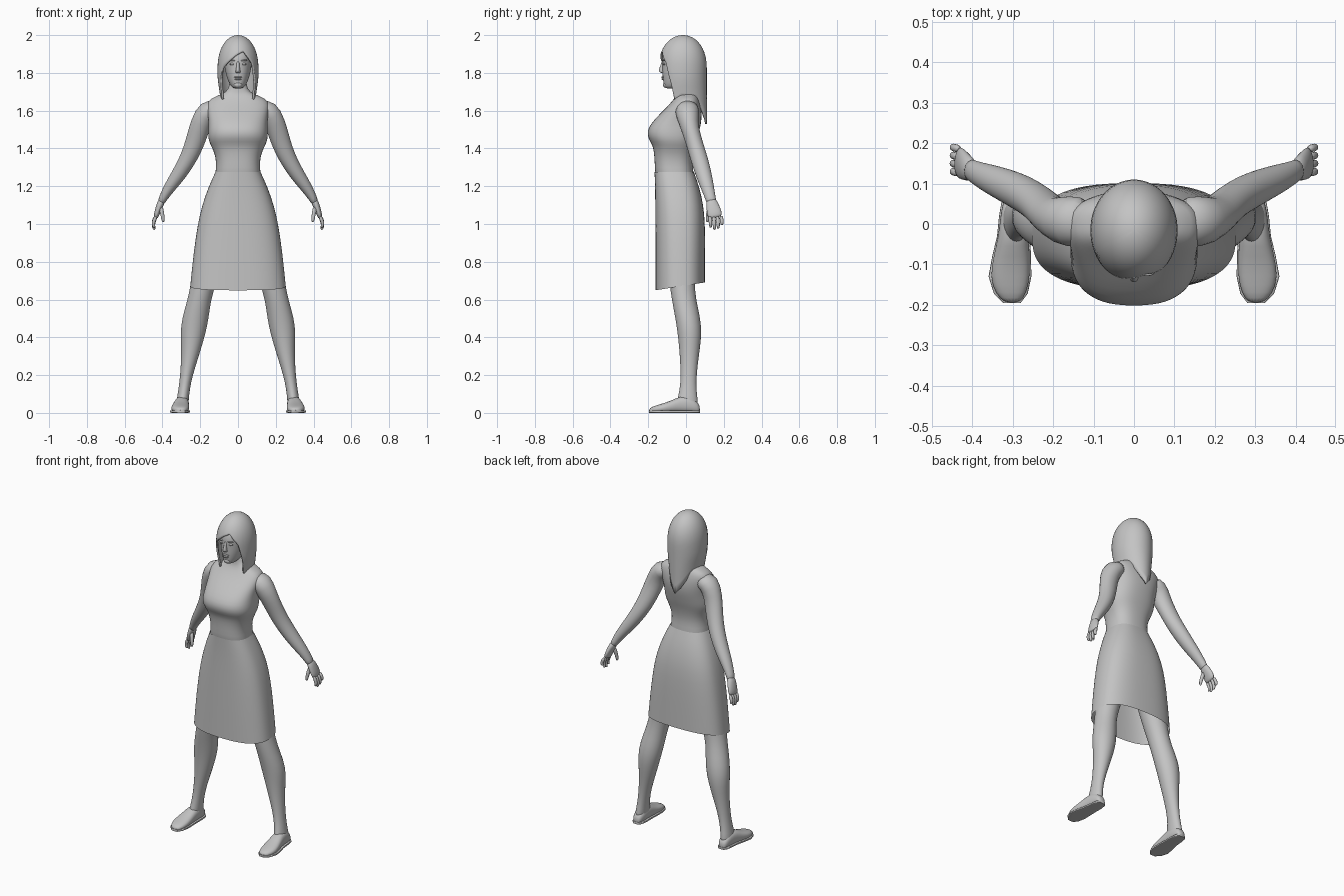
import bpy, bmesh
from math import sin, cos, pi, radians, copysign, sqrt
from mathutils import Vector, Matrix

cube = bpy.data.objects.get("Cube")
if cube:
    bpy.data.objects.remove(cube, do_unlink=True)

grey = bpy.data.materials.new("plain_grey")
grey.use_nodes = True
grey.diffuse_color = (0.55, 0.55, 0.55, 1)
for node in grey.node_tree.nodes:
    if node.type == 'BSDF_PRINCIPLED':
        node.inputs["Base Color"].default_value = grey.diffuse_color
        node.inputs["Roughness"].default_value = 0.7


def finish(name, bm, mirror=False, subsurf=0, sharp=None):
    """Turn a bmesh into a smooth shaded object, optionally mirrored."""
    bmesh.ops.recalc_face_normals(bm, faces=bm.faces)
    mesh = bpy.data.meshes.new(name)
    bm.to_mesh(mesh)
    bm.free()
    mesh.materials.append(grey)
    mesh.shade_smooth()
    if sharp:
        mesh.set_sharp_from_angle(angle=radians(sharp))
    obj = bpy.data.objects.new(name, mesh)
    bpy.context.collection.objects.link(obj)
    if mirror:
        obj.modifiers.new("Mirror", 'MIRROR').use_mirror_merge = False
    if subsurf:
        mod = obj.modifiers.new("Subdivision", 'SUBSURF')
        mod.levels = mod.render_levels = subsurf
    return obj


def loft(name, rings, power=2.0, sides=20, caps=True, **options):
    """Skin superellipse rings, each given as centre and two half axes."""
    bm = bmesh.new()
    loops = []
    for centre, u, v in rings:
        loop = []
        for i in range(sides):
            a = 2 * pi * i / sides
            c, s = (copysign(abs(f) ** (2 / power), f) for f in (cos(a), sin(a)))
            loop.append(bm.verts.new(Vector(centre) + Vector(u) * c + Vector(v) * s))
        loops.append(loop)
    for low, high in zip(loops, loops[1:]):
        for i in range(sides):
            j = (i + 1) % sides
            bm.faces.new((low[i], low[j], high[j], high[i]))
    if caps:
        bm.faces.new(loops[0])
        bm.faces.new(loops[-1])
    return finish(name, bm, **options)


def level_rings(rows):
    """Rows of height, centre x, half width, front y, back y."""
    return [((x, (f + b) / 2, z), (w, 0, 0), (0, (b - f) / 2, 0))
            for z, x, w, f, b in rows]


def tube(name, points, **options):
    """Limb along a path of x, y, z, half depth, half thickness."""
    rings = []
    for i, (x, y, z, ra, rb) in enumerate(points):
        before, after = points[max(i - 1, 0)], points[min(i + 1, len(points) - 1)]
        t = (Vector(after[:3]) - Vector(before[:3])).normalized()
        u = Vector((0, 1, 0))
        u = (u - t * u.dot(t)).normalized()
        rings.append(((x, y, z), u * ra, t.cross(u) * rb))
    return loft(name, rings, mirror=True, subsurf=1, **options)


def blob(name, place, size, tilt=0, mirror=False):
    bm = bmesh.new()
    bmesh.ops.create_uvsphere(bm, u_segments=14, v_segments=10, radius=1)
    bm.transform(Matrix.Translation(place) @ Matrix.Rotation(tilt, 4, 'Y')
                 @ Matrix.Diagonal((*size, 1)))
    return finish(name, bm, mirror=mirror)


# Torso and neck
loft("torso", level_rings([
    (1.2, 0, .13, -.15, .05), (1.27, 0, .119, -.165, .04),
    (1.33, 0, .115, -.166, .033), (1.38, 0, .126, -.17, .04),
    (1.42, 0, .147, -.178, .05), (1.45, 0, .158, -.2, .06),
    (1.49, 0, .159, -.207, .07), (1.53, 0, .156, -.188, .08),
    (1.58, 0, .16, -.142, .085), (1.63, 0, .17, -.09, .078),
    (1.665, 0, .15, -.062, .068), (1.687, 0, .085, -.05, .058),
    (1.71, 0, .047, -.046, .048), (1.78, 0, .043, -.05, .04)]),
    power=2.5, sides=28, subsurf=1)

# Skirt, open below, with a hem that rises towards the back
skirt_rings = level_rings([
    (1.275, 0, .12, -.167, .042), (1.2, 0, .155, -.164, .07),
    (1.1, 0, .191, -.163, .093), (1, 0, .214, -.163, .101),
    (.85, 0, .236, -.163, .102), (.67, 0, .254, -.163, .102)])
centre, wide, deep = skirt_rings[-1]
skirt_rings[-1] = (centre, wide, (0, deep[1], .021))
loft("skirt", skirt_rings, power=2.6, sides=32, caps=False, subsurf=1)

# Legs
loft("leg", level_rings([
    (1, .11, .09, -.12, .07), (.8, .155, .08, -.1, .05),
    (.64, .195, .061, -.083, .045), (.55, .216, .067, -.066, .066),
    (.46, .233, .072, -.05, .083), (.38, .243, .06, -.04, .08),
    (.3, .254, .047, -.033, .068), (.2, .273, .033, -.028, .056),
    (.12, .286, .03, -.033, .055), (.06, .294, .033, -.05, .064),
    (.02, .296, .032, -.05, .066)]), mirror=True, subsurf=1)

# Feet and soles, lofted from heel to toe
foot_rows = [(.074, .295, .016, .035), (.06, .295, .029, .06),
             (.02, .295, .036, .088), (-.03, .298, .038, .09),
             (-.08, .303, .045, .064), (-.13, .307, .05, .048),
             (-.172, .305, .039, .036), (-.196, .302, .018, .024)]


def foot_rings(extra, height=None):
    return [((x, y, (height or h) / 2), (w + extra, 0, 0), (0, 0, (height or h) / 2))
            for y, x, w, h in foot_rows]


loft("foot", foot_rings(0), power=2.4, mirror=True, subsurf=1)
loft("shoe_sole", foot_rings(.003, .014), power=5, mirror=True, sharp=50)

# Arms and hands
tube("arm", [
    (.1, .01, 1.615, .055, .045), (.165, .004, 1.606, .068, .06),
    (.197, .014, 1.53, .05, .056), (.219, .035, 1.46, .045, .053),
    (.243, .056, 1.39, .045, .049), (.275, .076, 1.325, .046, .044),
    (.318, .096, 1.255, .042, .039), (.365, .115, 1.19, .035, .031),
    (.398, .13, 1.135, .027, .022), (.407, .137, 1.11, .028, .02)])
tube("palm", [
    (.398, .13, 1.135, .026, .02), (.414, .14, 1.1, .034, .019),
    (.428, .15, 1.06, .041, .016), (.436, .156, 1.03, .038, .012)], sides=14)
for i, finger in enumerate(("index", "middle", "ring", "little")):
    y, drop = .126 + .02 * i, (.05, .062, .056, .036)[i]
    tube(finger + "_finger", [
        (.432, y, 1.045, .011, .011), (.447, y + .003, 1.03 - drop / 3, .0105, .0105),
        (.449, y + .005, 1.03 - drop * .7, .0095, .0095),
        (.441, y + .004, 1.03 - drop, .007, .007)], sides=8)
tube("thumb", [
    (.41, .13, 1.095, .014, .014), (.402, .118, 1.06, .012, .012),
    (.397, .113, 1.03, .01, .01), (.396, .112, 1.008, .007, .007)], sides=8)

# Head and face
loft("head", level_rings([
    (1.716, 0, .022, -.108, -.05), (1.73, 0, .038, -.118, 0),
    (1.76, 0, .055, -.122, .04), (1.8, 0, .066, -.126, .06),
    (1.835, 0, .072, -.125, .075), (1.87, 0, .075, -.13, .08),
    (1.92, 0, .072, -.118, .08), (1.96, 0, .05, -.08, .055)]),
    power=2.2, sides=24, subsurf=1)
loft("nose", level_rings([
    (1.798, 0, .012, -.128, -.11), (1.806, 0, .014, -.146, -.11),
    (1.818, 0, .011, -.145, -.11), (1.84, 0, .008, -.135, -.11),
    (1.865, 0, .009, -.128, -.11)]), sides=12, subsurf=1)
blob("upper_lip", (0, -.122, 1.777), (.021, .009, .005))
blob("lower_lip", (0, -.12, 1.767), (.018, .01, .006))
blob("chin", (0, -.108, 1.737), (.022, .014, .016))
blob("eye", (.031, -.116, 1.847), (.014, .008, .006), mirror=True)
blob("brow", (.032, -.119, 1.866), (.02, .01, .004), tilt=-.1, mirror=True)

# Hair: one shell whose lower edge changes with the angle from the back
EDGE = [(0, 1.53), (25, 1.57), (55, 1.65), (95, 1.66), (112, 1.635), (120, 1.74),
        (134, 1.85), (162, 1.915), (185, 1.895), (215, 1.85), (232, 1.82),
        (240, 1.74), (248, 1.635), (265, 1.66), (305, 1.65), (335, 1.57), (360, 1.53)]
TOP, BROAD = 2.0, 1.82


def edge_height(degrees):
    for (a, low), (b, high) in zip(EDGE, EDGE[1:]):
        if degrees <= b:
            return low + (high - low) * (degrees - a) / (b - a)


def hair_point(degrees, t):
    low = edge_height(degrees)
    z = TOP - (TOP - low) * t * t
    dome = sqrt(max(0, 1 - (max(0, z - BROAD) / (TOP - BROAD)) ** 2.3))
    fall = max(0, 1.77 - z) / .2
    a = radians(degrees)
    back = cos(a) > 0
    x = .108 * dome * (1 - .27 * fall) * sin(a)
    y = -.015 + (.125 if back else .13 * (1 - .2 * fall)) * dome * cos(a)
    return x, y, z


columns, rows = 72, 18
bm = bmesh.new()
grid = [[bm.verts.new(hair_point(360 * i / columns, j / rows))
         for j in range(rows + 1)] for i in range(columns)]
for i in range(columns):
    here, after = grid[i], grid[(i + 1) % columns]
    for j in range(rows):
        bm.faces.new((here[j], after[j], after[j + 1], here[j + 1]))
bmesh.ops.remove_doubles(bm, verts=bm.verts, dist=.0001)
hair = finish("hair", bm, sharp=60)
shell = hair.modifiers.new("Thickness", 'SOLIDIFY')
shell.thickness, shell.offset = .01, -1
